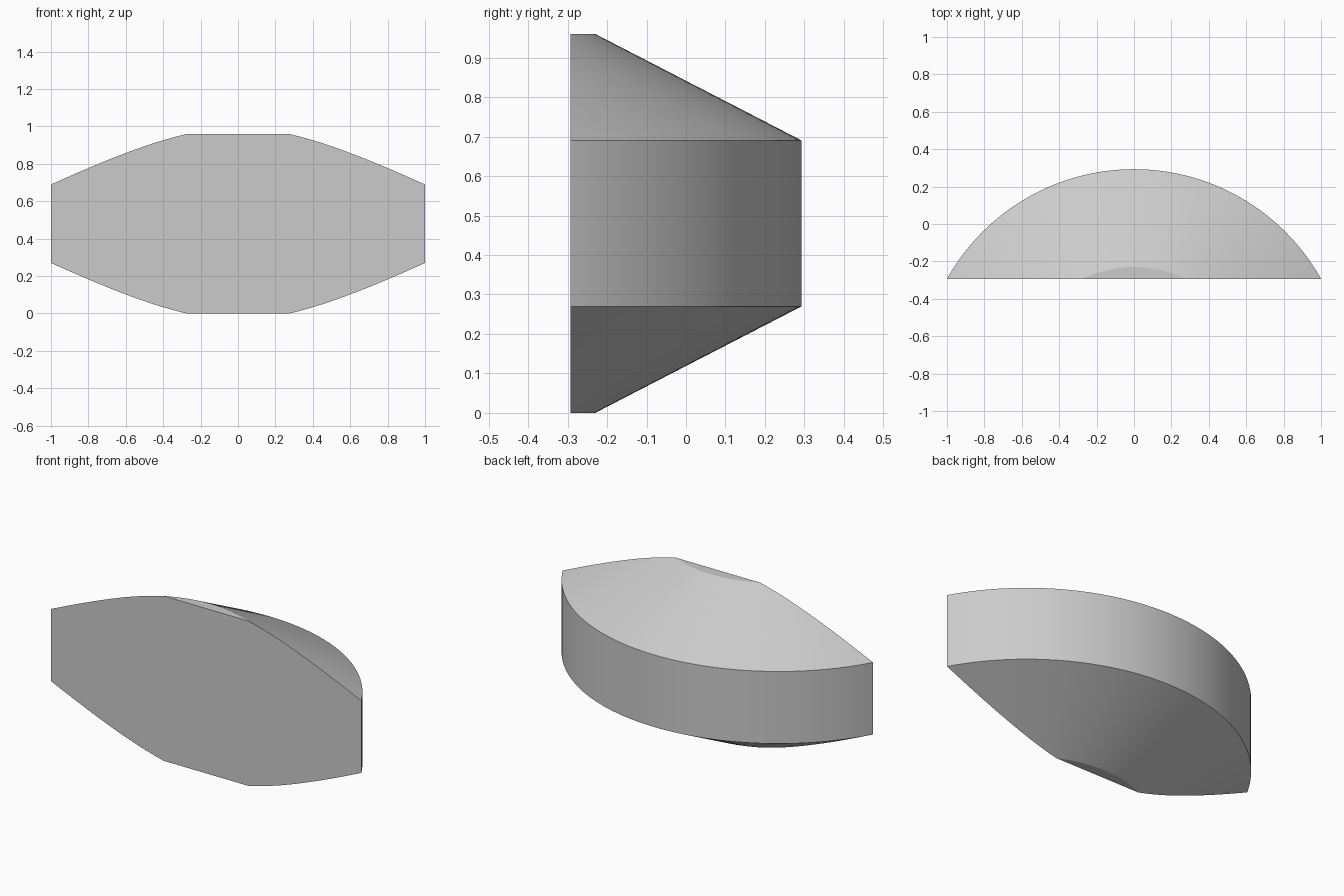
import bpy, bmesh, math
from mathutils import Vector, Matrix

cube = bpy.data.objects.get("Cube")
if cube:
    bpy.data.objects.remove(cube, do_unlink=True)

# Dimensions of the turned body
RIM, CAP = 1.146, 0.623          # rim and flat cap radii
HEIGHT, LOW, HIGH = 0.96, 0.27, 0.69
FRONT, AXIS_Y = -0.293, -0.853   # cut plane and turning axis
STEPS = 192

# Grey material
grey = bpy.data.materials.new("plain grey")
grey.use_nodes = True
colour = (0.6, 0.6, 0.6, 1)
grey.diffuse_color = colour
grey.node_tree.nodes["Principled BSDF"].inputs["Base Color"].default_value = colour

# Turn the profile: flat cap, cone, straight rim, cone, flat cap
bm = bmesh.new()
profile = [(0, 0), (CAP, 0), (RIM, LOW), (RIM, HIGH), (CAP, HEIGHT), (0, HEIGHT)]
points = [bm.verts.new((0, AXIS_Y + r, z)) for r, z in profile]
edges = [bm.edges.new(pair) for pair in zip(points, points[1:])]
bmesh.ops.spin(bm, geom=points + edges, cent=(0, AXIS_Y, 0), axis=(0, 0, 1),
               angle=math.tau, steps=STEPS, use_merge=True)
bmesh.ops.remove_doubles(bm, verts=bm.verts[:], dist=0.0001)

# Slice away the front and close the cut with one flat face
cut = bmesh.ops.bisect_plane(bm, geom=bm.verts[:] + bm.edges[:] + bm.faces[:],
                             plane_co=(0, FRONT, 0), plane_no=(0, 1, 0),
                             clear_inner=True)
rim = [e for e in cut["geom_cut"] if isinstance(e, bmesh.types.BMEdge)]
bmesh.ops.contextual_create(bm, geom=rim)
bmesh.ops.recalc_face_normals(bm, faces=bm.faces[:])

mesh = bpy.data.meshes.new("curved_segment")
bm.to_mesh(mesh)
bm.free()
mesh.materials.append(grey)
body = bpy.data.objects.new("curved_segment", mesh)
bpy.context.collection.objects.link(body)

# Smooth curves, sharp edges between surfaces
bpy.ops.object.select_all(action="DESELECT")
body.select_set(True)
bpy.context.view_layer.objects.active = body
bpy.ops.object.shade_smooth_by_angle(angle=math.radians(20))
